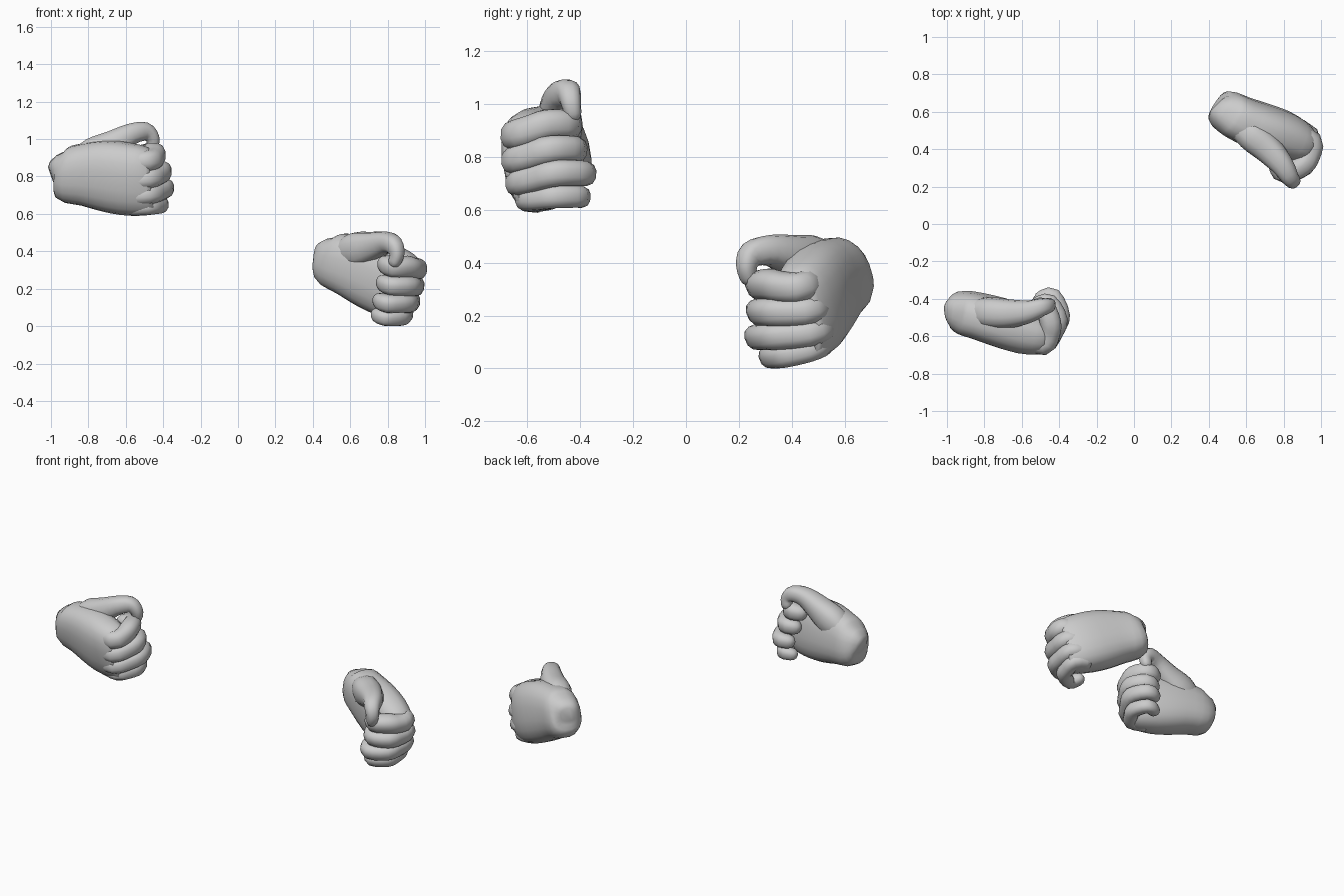
import bpy, bmesh, math
from mathutils import Vector as V

if "Cube" in bpy.data.objects:
    bpy.data.objects.remove(bpy.data.objects["Cube"])


def catmull(pts, steps):
    """Smoothly interpolate a list of equal-length tuples."""
    out = []
    for i in range(len(pts) - 1):
        p0, p1, p2, p3 = pts[max(i - 1, 0)], pts[i], pts[i + 1], pts[min(i + 2, len(pts) - 1)]
        for s in range(steps):
            t = s / steps
            out.append(tuple(0.5 * (2 * b + (c - a) * t + (2 * a - 5 * b + 4 * c - d) * t ** 2
                                    + (3 * b - a - 3 * c + d) * t ** 3)
                             for a, b, c, d in zip(p0, p1, p2, p3)))
    out.append(tuple(pts[-1]))
    return out


def power(v, e):
    return math.copysign(abs(v) ** (2 / e), v)


def tube(name, pts, up, place, sides=12, steps=3, expo=2.4, tip=True):
    """Loft rings along (x, y, z, half_up, half_across); optional rounded tip."""
    path = catmull(pts, steps)
    rings = []
    for i, p in enumerate(path):
        a, b = V(path[max(i - 1, 0)][:3]), V(path[min(i + 1, len(path) - 1)][:3])
        rings.append((V(p[:3]), (b - a).normalized(), p[3], p[4]))
    if tip:
        c, d, ru, rs = rings[-1]
        for ang in (30, 58, 80):
            s, k = math.sin(math.radians(ang)), math.cos(math.radians(ang))
            rings.append((c + d * s * min(ru, rs), d, ru * k, rs * k))
    bm = bmesh.new()
    loops = []
    for c, d, ru, rs in rings:
        u = (up - d * up.dot(d)).normalized()
        w = d.cross(u)
        loop = []
        for k in range(sides):
            t = 2 * math.pi * (k + 0.5) / sides
            loop.append(bm.verts.new(place(c + u * ru * power(math.sin(t), expo)
                                           + w * rs * power(math.cos(t), expo))))
        loops.append(loop)
    for l0, l1 in zip(loops, loops[1:]):
        for k in range(sides):
            j = (k + 1) % sides
            bm.faces.new((l0[k], l0[j], l1[j], l1[k]))
    bm.faces.new(loops[0])
    bm.faces.new(loops[-1])
    bmesh.ops.recalc_face_normals(bm, faces=bm.faces)
    me = bpy.data.meshes.new(name)
    bm.to_mesh(me)
    bm.free()
    for f in me.polygons:
        f.use_smooth = True
    ob = bpy.data.objects.new(name, me)
    bpy.context.collection.objects.link(ob)
    return ob


def fist(prefix, place):
    parts = []
    # palm: wrist stump to knuckles
    parts.append(tube(prefix + "_palm", [
        (-1.0, -.465, .81, .045, .045), (-.975, -.465, .815, .10, .09),
        (-.92, -.473, .805, .145, .115), (-.84, -.49, .81, .165, .122),
        (-.72, -.525, .805, .19, .128), (-.60, -.563, .787, .195, .125),
        (-.50, -.587, .775, .185, .108), (-.45, -.60, .775, .165, .085)],
        V((0, -.17, 1)), place, sides=20, steps=2, expo=2.5, tip=False))
    # four curled fingers: knuckle (y, z), middle joint (x, y, z), end joint (x, y), half height
    fingers = {
        "index": (-.640, .880, -.447, -.525, .922, -.480, -.448, .058),
        "middle": (-.642, .785, -.408, -.510, .828, -.455, -.425, .054),
        "ring": (-.630, .700, -.392, -.490, .738, -.435, -.390, .051),
        "little": (-.598, .638, -.415, -.490, .650, -.450, -.405, .045)}
    for n, (ky, kz, px, py, pz, dx, dy, h) in fingers.items():
        parts.append(tube(f"{prefix}_{n}_finger", [
            (-.57, ky + .03, kz - .005, h, h),
            (-.485, ky, kz, h, h * 1.08),
            ((px - .465) / 2 + .006, (py + ky) / 2, (pz + kz) / 2, h, h),
            (px, py, pz, h, h),
            (dx, dy, pz, h * .95, h * .95),
            (dx - .055, dy - .008, pz - .005, h * .85, h * .85)],
            V((0, .1, 1)), place))
    # thumb hooked over the index finger
    parts.append(tube(prefix + "_thumb", [
        (-.86, -.475, .865, .07, .07), (-.77, -.475, .915, .085, .095),
        (-.67, -.48, .970, .078, .078), (-.57, -.47, 1.027, .062, .058),
        (-.495, -.445, 1.040, .048, .050), (-.457, -.435, 1.005, .038, .038),
        (-.458, -.428, .965, .033, .034)],
        V((0, 1, 0)), place, sides=14))
    return parts


# near fist, back of the hand facing front
fist("left_side", lambda p: p)

# far fist: mirrored copy in its own tilted frame (fingers, thumb side, palm side)
WA, WB = V((-.98, -.46, .81)), V((.47, .64, .37))
FA, TA = V((.995, -.083, -.058)).normalized(), V((.052, -.078, .997))
TA = (TA - FA * TA.dot(FA)).normalized()
FB, TB = V((.782, -.510, -.360)).normalized(), V((.236, -.296, .925))
TB = (TB - FB * TB.dot(FB)).normalized()
NA, NB = TA.cross(FA), FB.cross(TB)


def mirrored(p):
    d = p - WA
    return WB + FB * d.dot(FA) + TB * d.dot(TA) + NB * d.dot(NA)


parts = fist("right_side", mirrored)

# settle the far fist at its measured place, resting on the ground
co = [v.co for o in parts for v in o.data.vertices]
lo = V([min(c[i] for c in co) for i in range(3)])
hi = V([max(c[i] for c in co) for i in range(3)])
shift = V((.705 - (lo.x + hi.x) / 2, .45 - (lo.y + hi.y) / 2, -lo.z))
for o in parts:
    for v in o.data.vertices:
        v.co += shift
